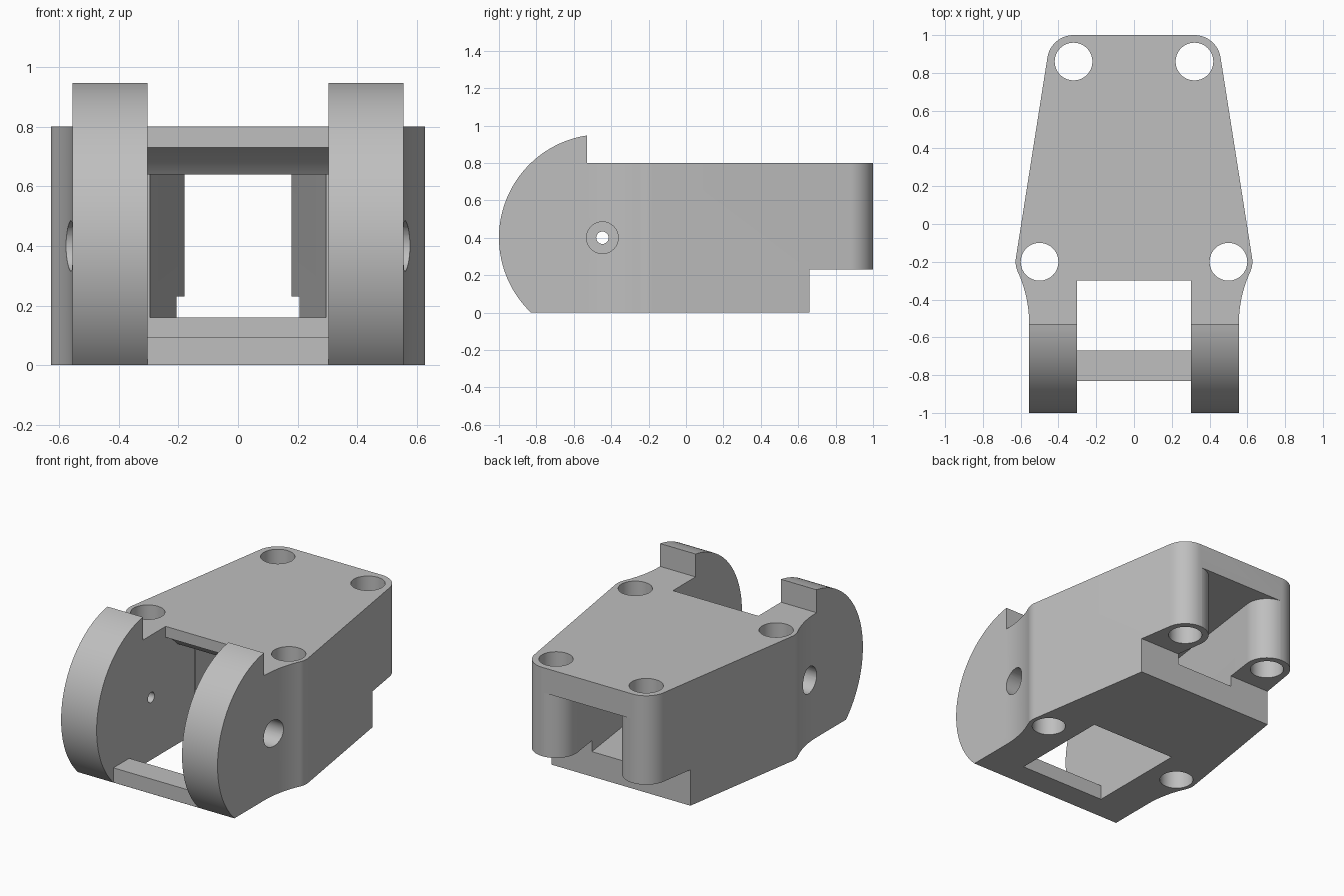
import bpy, bmesh
from math import cos, sin, radians
from mathutils import Vector

cube = bpy.data.objects.get("Cube")
if cube:
    bpy.data.objects.remove(cube, do_unlink=True)

grey = bpy.data.materials.new("plain_grey")
grey.use_nodes = True
colour = (0.52, 0.52, 0.52, 1)
grey.diffuse_color = colour
grey.node_tree.nodes["Principled BSDF"].inputs["Base Color"].default_value = colour

AXIS_Y, AXIS_Z = -0.447, 0.4      # hinge axis
FRONT_POST, BACK_POST = (0.5, -0.2), (0.32, 0.86)
BACK_R = 0.14


def arc(centre, r, start, end, n=16):
    angles = [radians(start + (end - start) * i / n) for i in range(n + 1)]
    return [(centre[0] + r * cos(a), centre[1] + r * sin(a)) for a in angles]


def mirrored(half):
    return half + [(-x, y) for x, y in reversed(half)]


def prism(name, points, low, high, axis="z"):
    """Extrude a profile: (x, y) along z, or (y, z) along x."""
    place = (lambda a, b, h: (a, b, h)) if axis == "z" else (lambda a, b, h: (h, a, b))
    bm = bmesh.new()
    face = bm.faces.new([bm.verts.new(place(a, b, low)) for a, b in points])
    new = bmesh.ops.extrude_face_region(bm, geom=[face])["geom"]
    shift = Vector(place(0, 0, high - low))
    bmesh.ops.translate(bm, vec=shift, verts=[g for g in new if isinstance(g, bmesh.types.BMVert)])
    bmesh.ops.recalc_face_normals(bm, faces=bm.faces)
    mesh = bpy.data.meshes.new(name)
    bm.to_mesh(mesh)
    bm.free()
    mesh.materials.append(grey)
    obj = bpy.data.objects.new(name, mesh)
    bpy.context.collection.objects.link(obj)
    return obj


def combine(target, tool, operation="DIFFERENCE"):
    tool.hide_render = True
    mod = target.modifiers.new("cut", "BOOLEAN")
    mod.operation, mod.solver, mod.object = operation, "EXACT", tool
    bpy.context.view_layer.objects.active = target
    bpy.ops.object.modifier_apply(modifier=mod.name)
    bpy.data.objects.remove(tool, do_unlink=True)


# Plan outline: straight cheeks, concave flare, front post, tapered side, back corner
outline = [(0.555, -1.1)]
outline += arc((1.22, -0.53), 0.665, 180, 155.4)
outline += arc(FRONT_POST, 0.127, -24, 9)
outline += arc(BACK_POST, BACK_R, 9, 90)
bracket = prism("hinge_bracket", mirrored(outline), -0.1, 1.2)

# Side outline: round cheek, stepped base and flat top
side = arc((AXIS_Y, AXIS_Z), 0.553, 98.6, 226.3, 48)
side[-1] = (side[-1][0], 0)
side += [(0.66, 0), (0.66, 0.23), (1.2, 0.23), (1.2, 0.8), (-0.53, 0.8)]
combine(bracket, prism("side_shape", side, -1, 1, "x"), "INTERSECT")

# Front gap between the cheeks, leaving the cross bar and a hollowed lid edge
gap = [(-1.2, -0.2), (-0.83, -0.2), (-0.83, 0.095), (-0.67, 0.095), (-0.67, -0.2),
       (-0.01, -0.2), (-0.01, 0.64)]
gap += arc((AXIS_Y, AXIS_Z), 0.361, 41.7, 66)
gap += [(-0.3, 1.3), (-1.2, 1.3)]
combine(bracket, prism("gap_cutter", gap, -0.303, 0.303, "x"))

# Tapered channel between the posts, open at the back
channel = [(0.301, -0.05)] + arc(BACK_POST, BACK_R, 188, 95) + [(0.308, 1.2)]
combine(bracket, prism("channel_cutter", mirrored(channel), 0.16, 0.64))

# Bolt holes and stepped pivot holes
for s in (-1, 1):
    for x, y in (FRONT_POST, BACK_POST):
        combine(bracket, prism("bolt_cutter", arc((s * x, y), 0.1, 0, 348.75, 31), -0.2, 1.2))
    for r, inner, outer in ((0.085, 0.42, 0.8), (0.033, 0.2, 0.8)):
        ring = arc((AXIS_Y, AXIS_Z), r, 0, 348.75, 31)
        combine(bracket, prism("pivot_cutter", ring, s * inner, s * outer, "x"))

bpy.ops.object.select_all(action="DESELECT")
bracket.select_set(True)
bpy.context.view_layer.objects.active = bracket
bpy.ops.object.shade_smooth_by_angle(angle=radians(30))
